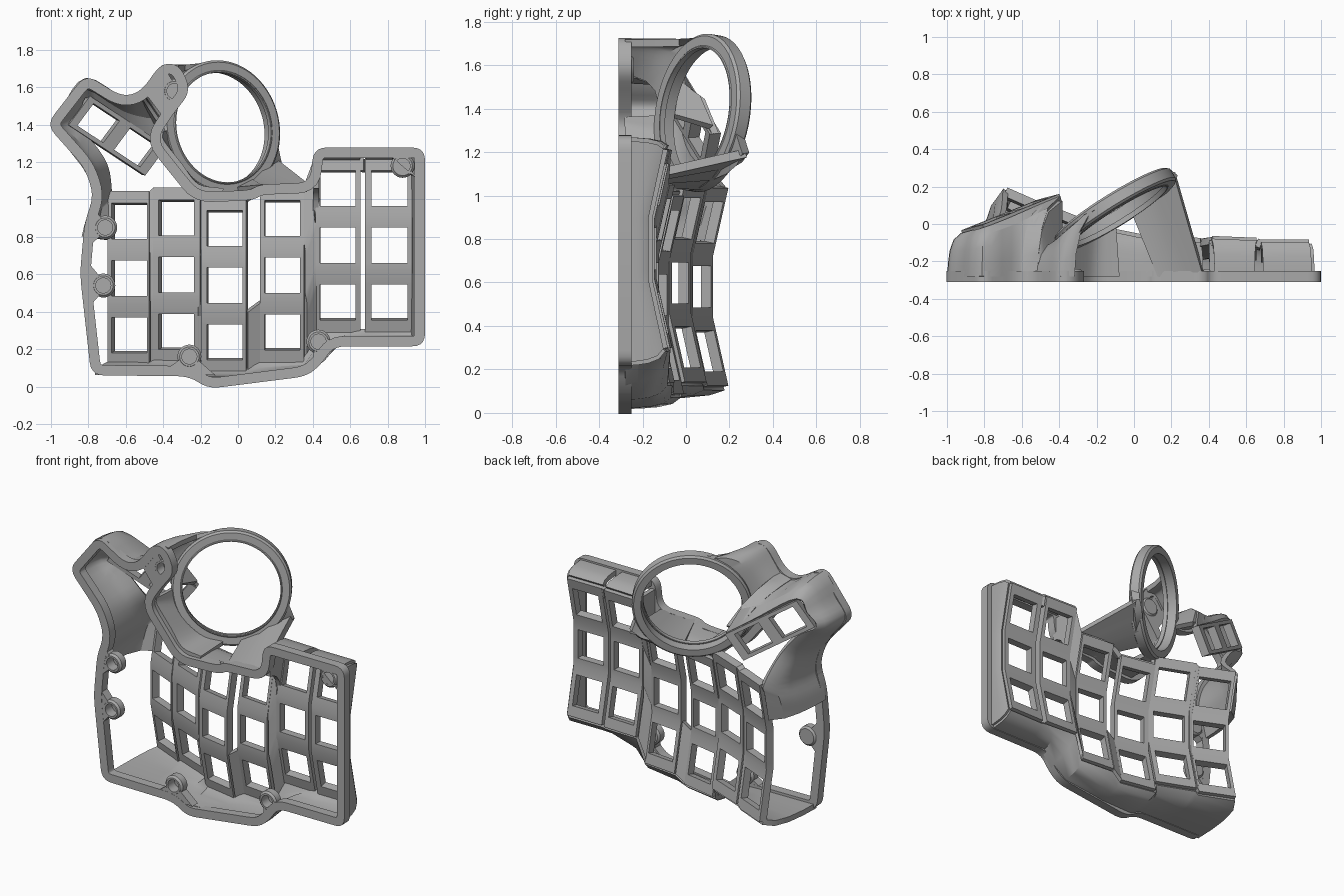
import bpy, bmesh, math
from mathutils import Vector as V

if "Cube" in bpy.data.objects:
    bpy.data.objects.remove(bpy.data.objects["Cube"])

grey = bpy.data.materials.new("matte grey")
grey.diffuse_color = (0.40, 0.40, 0.40, 1)
grey.use_nodes = True
grey.node_tree.nodes["Principled BSDF"].inputs["Base Color"].default_value = grey.diffuse_color
FRONT, LIP = -0.31, -0.25


def finish(name, bm, thick=0, offset=0):
    me = bpy.data.meshes.new(name)
    bm.to_mesh(me)
    bm.free()
    ob = bpy.data.objects.new(name, me)
    bpy.context.collection.objects.link(ob)
    me.materials.append(grey)
    bpy.ops.object.select_all(action='DESELECT')
    ob.select_set(True)
    bpy.context.view_layer.objects.active = ob
    if thick:
        m = ob.modifiers.new("wall", 'SOLIDIFY')
        m.thickness, m.offset, m.use_even_offset = thick, offset, offset != 0
        bpy.ops.object.modifier_apply(modifier="wall")
    b = bmesh.new()
    b.from_mesh(ob.data)
    bmesh.ops.recalc_face_normals(b, faces=b.faces)
    b.to_mesh(ob.data)
    b.free()
    bpy.ops.object.shade_smooth_by_angle(angle=math.radians(32))
    return ob


def loft(name, rows, thick, offset=0, closed=False):
    """Quad skin over rows of equal length, given a wall thickness."""
    bm = bmesh.new()
    vs = [[bm.verts.new(p) for p in r] for r in rows]
    n = len(rows[0])
    for a, b in zip(vs, vs[1:]):
        for i in range(n if closed else n - 1):
            j = (i + 1) % n
            bm.faces.new((a[i], a[j], b[j], b[i]))
    bmesh.ops.remove_doubles(bm, verts=bm.verts, dist=0.0005)
    return finish(name, bm, thick, offset)


def smooth_open(rows, steps=4):
    """Resample every row through a Catmull-Rom curve."""
    out = []
    for r in rows:
        r = [V(p) for p in r]
        e = [2 * r[0] - r[1]] + r + [2 * r[-1] - r[-2]]
        pts = []
        for i in range(len(r) - 1):
            a, b, c, d = e[i:i + 4]
            for k in range(steps):
                t = k / steps
                pts.append(0.5 * (2 * b + (c - a) * t + (2 * a - 5 * b + 4 * c - d) * t * t
                                  + (3 * b - a - 3 * c + d) * t ** 3))
        out.append(pts + [r[-1]])
    return out


def shell(name, low, high, thick=0.035, bulge=True, smooth=False):
    """Wall rising from the lip (x, z points) to 3D points, slightly rounded outward."""
    A = [V((x, LIP - 0.03, z)) for x, z in low]
    B = [V(p) for p in high]
    rows = [A]
    if bulge:
        for f, g in ((0.04, 0.3), (0.17, 0.6), (0.45, 0.85)):
            rows.append([V((a.x + (b.x - a.x) * f, a.y + (b.y - a.y) * g, a.z + (b.z - a.z) * f))
                         for a, b in zip(A, B)])
    rows.append(B)
    return loft(name, smooth_open(rows) if smooth else rows, thick)


def washer(name, c, u, v, r_in, r_out, depth, seg=48, cap=False):
    """Flat tube around the axis u x v, with an optional blind floor."""
    c, u, v = V(c), V(u).normalized(), V(v).normalized()
    n = u.cross(v)
    bm = bmesh.new()
    prof = [(r_in, -depth), (r_out - .012, -depth), (r_out, -depth + .012),
            (r_out, depth - .012), (r_out - .012, depth), (r_in, depth)]
    rings = []
    for i in range(seg):
        a = 2 * math.pi * i / seg
        d = u * math.cos(a) + v * math.sin(a)
        rings.append([bm.verts.new(c + d * r + n * h) for r, h in prof])
    for i in range(seg):
        p, q = rings[i], rings[(i + 1) % seg]
        for k in range(6):
            bm.faces.new((p[k], q[k], q[(k + 1) % 6], p[(k + 1) % 6]))
    if cap:
        bm.faces.new([r[5] for r in rings])
    return finish(name, bm)


def gusset(x, z, p, q, r=.05):
    """Flat web from two rim points to the facing arc of a boss."""
    a, b = (math.atan2(t[1] - z, t[0] - x) for t in (p, q))
    d = (b - a + math.pi) % (2 * math.pi) - math.pi
    s = .25 if d > 0 else -.25
    a, d = a - s, d + 2 * s
    arc = [(x + r * math.cos(a + d * k / 12), z + r * math.sin(a + d * k / 12)) for k in range(13)]
    chord = [(p[0] + (q[0] - p[0]) * k / 12, p[1] + (q[1] - p[1]) * k / 12) for k in range(13)]
    bm = bmesh.new()
    vs = [[bm.verts.new((s, FRONT + .03, t)) for s, t in row] for row in (arc, chord)]
    for i in range(12):
        bm.faces.new((vs[0][i], vs[0][i + 1], vs[1][i + 1], vs[1][i]))
    finish("boss_web", bm, .058)


def rounded(pts, r=.07, n=5):
    """Closed outline with every corner replaced by a short curve."""
    out = []
    for i, p in enumerate(pts):
        p, a, b = V(p), V(pts[i - 1]), V(pts[(i + 1) % len(pts)])
        s = p + (a - p).normalized() * min(r, (a - p).length * .48)
        e = p + (b - p).normalized() * min(r, (b - p).length * .48)
        for k in range(n + 1):
            t = k / n
            out.append(s * (1 - t) ** 2 + p * 2 * t * (1 - t) + e * t * t)
    return out


# Base rim: closed outline, counter-clockwise
rim = rounded([(-.785, .06), (-.26, .055), (-.16, -.012), (.37, .055), (.45, .125), (.51, .215), (1, .215),
               (1, 1.278), (.405, 1.278), (.385, 1.09), (.11, 1.08), (.07, 1.05), (-.21, 1.04),
               (-.435, 1.32), (-.36, 1.44), (-.25, 1.58), (-.31, 1.72), (-.41, 1.73), (-.52, 1.575),
               (-.62, 1.55), (-.815, 1.67), (-1.025, 1.40), (-.82, 1.17), (-.77, 1.02), (-.82, .88),
               (-.845, .6)])
loft("base_rim", [[(p.x, y, p.y) for p in rim] for y in (FRONT, LIP)], 0.055, 1, True)

# Screw bosses with webs to the rim
for x, z, p, q in ((-.71, .85, (-.79, .97), (-.81, .74)), (-.72, .54, (-.815, .68), (-.80, .42)),
                   (-.26, .16, (-.40, .08), (-.12, .06)), (.43, .24, (.40, .12), (.53, .24)),
                   (.88, 1.18, (.80, 1.25), (.97, 1.10)), (-.34, 1.58, (-.50, 1.56), (-.39, 1.70))):
    washer("screw_boss", (x, -.275, z), (1, 0, 0), (0, 0, -1), .04, .064, .035, 32, True)
    gusset(x, z, p, q)
gusset(-.34, 1.58, (-.49, 1.56), (-.40, 1.44))

# Key columns: centre x, middle y, centre z, slope across, left and right half widths
cols = [(-.572, .05, .58, -.44, .115, .105), (-.32, -.05, .598, -.40, .125, .125),
        (-.067, -.13, .542, -.20, .125, .115), (.24, -.16, .595, -.10, .12, .115),
        (.535, -.165, .755, -.04, .12, .12), (.81, -.18, .755, 0, .13, .125)]
ZS = [-.46, -.395, -.205, -.14, -.095, .095, .14, .205, .395, .46]


def at(c, dx, dz):
    x, y, z, s, l, r = cols[c]
    return V((x + dx, y + s * dx + .072 * max(0, abs(dz) - .14) / .32, z + dz))


def edge(c, side):
    return [at(c, -cols[c][4] if side < 0 else cols[c][5], dz) for dz in ZS]


for c, col in enumerate(cols):
    bm = bmesh.new()
    xs = [-col[4], -.095, .095, col[5]]
    g = [[bm.verts.new(at(c, dx, dz)) for dx in xs] for dz in ZS]
    for j in range(len(ZS) - 1):
        for i in range(3):
            if not (i == 1 and j in (1, 4, 7)):      # switch openings
                bm.faces.new((g[j][i], g[j][i + 1], g[j + 1][i + 1], g[j + 1][i]))
    finish("key_column", bm, 0.05)

# Webs between neighbouring columns, leaving slits where they part
for c, a, b in ((0, 0, 9), (1, 0, 9), (2, 0, 3), (3, 0, 9), (4, 8, 9)):
    loft("column_web", [edge(c, 1)[a:b + 1], edge(c + 1, -1)[a:b + 1]], 0.045)


def ends(cs, k):
    return [edge(c, s)[k] for c in cs for s in (-1, 1)]


# Lower, right and upper walls between the rim and the columns
shell("lower_wall", [(-.765, .08), (-.47, .077), (-.44, .077), (-.25, .07), (-.18, .035), (.05, .04),
                     (.12, .05), (.35, .077), (.45, .15), (.52, .235), (.68, .235), (.95, .235)],
      ends(range(6), 0))
right = edge(5, 1)
shell("right_wall", [(.95, .235)] + [(.95, p.z) for p in right[1:-1]] + [(.95, 1.25)], right, .03)
shell("upper_right_wall", [(.43, 1.25), (.645, 1.25)], ends([4], 9), .035)
shell("upper_right_wall", [(.69, 1.25), (.95, 1.25)], ends([5], 9), .035)
left = edge(4, -1)[6:]
shell("inner_step_wall", [(.418, max(1.06, p.z)) for p in left], left, .03)
shell("upper_wall", [(-.19, 1.025), (.05, 1.03), (.12, 1.06), (.37, 1.06)], ends([2, 3], 9), .035)

# Thumb plate with two square openings
A, B, C = V((-.80, -.03, 1.555)), V((-.39, .135, 1.285)), V((-.505, .105, 1.13))
D = A + C - B
bm = bmesh.new()
us, ws = [0, .08, .42, .56, .90, 1], [0, .12, .88, 1]
g = [[bm.verts.new(A + (B - A) * u + (D - A) * w) for u in us] for w in ws]
for j in range(3):
    for i in range(5):
        if not (j == 1 and i in (1, 3)):
            bm.faces.new((g[j][i], g[j][i + 1], g[j + 1][i + 1], g[j + 1][i]))
finish("thumb_plate", bm, 0.055)

# Thumb housing sweeping from the first column up round the plate
tl = edge(0, -1)
shell("thumb_housing", [(-.82, .80), (-.80, .88), (-.762, 1.0), (-.795, 1.14), (-.88, 1.26), (-.982, 1.40),
                        (-.92, 1.50), (-.81, 1.635), (-.62, 1.535), (-.51, 1.56)],
      [tl[7], tl[8], tl[9], (-.71, .03, 1.19), D.lerp(C, .25), D, D.lerp(A, .5), A, A.lerp(B, .5), B],
      .032, smooth=True)

# Trackball ring, tilted
cen, u, v = V((-.10, .077, 1.38)), V((.85, .527, 0)).normalized(), V((-.075, .12, 1)).normalized()
washer("ball_ring", cen, u, v, .308, .364, .04, 72)
washer("ball_ring_lip", cen - u.cross(v) * -.03, u, v, .297, .315, .014, 72)


def ring(deg, r=.345):
    a = math.radians(deg)
    return cen + u * math.cos(a) * r + v * math.sin(a) * r


# Shells carrying the ring: upper shoulder, left cradle, lower strut
shell("ring_shoulder", [(-.51, 1.56), (-.45, 1.64), (-.40, 1.70), (-.355, 1.705), (-.32, 1.70)],
      [ring(a) for a in (178, 158, 135, 112, 85)], .035, smooth=True)
shell("shoulder_bridge", [(-.60, 1.54), (-.52, 1.56), (-.51, 1.56)],
      [A.lerp(B, .8), B + V((0, -.02, .03)), ring(180)], .03)
shell("left_cradle", [(-.415, 1.36), (-.41, 1.31), (-.31, 1.18), (-.22, 1.07), (-.08, 1.045)],
      [ring(a) for a in (182, 200, 222, 245, 265)], .03, bulge=False, smooth=True)
corner = V((.215, .275, 1.195))
shell("ring_strut", [(.13, 1.06), (.22, 1.06), (.31, 1.06), (.375, 1.07)],
      [ring(282), ring(302), ring(316), corner], .04, bulge=False)
loft("strut_corner", [[ring(300), ring(312), ring(325), ring(345)],
                      [V((.12, .195, 1.11)), V((.17, .245, 1.145)), corner, ring(345, .352)]], .05)
